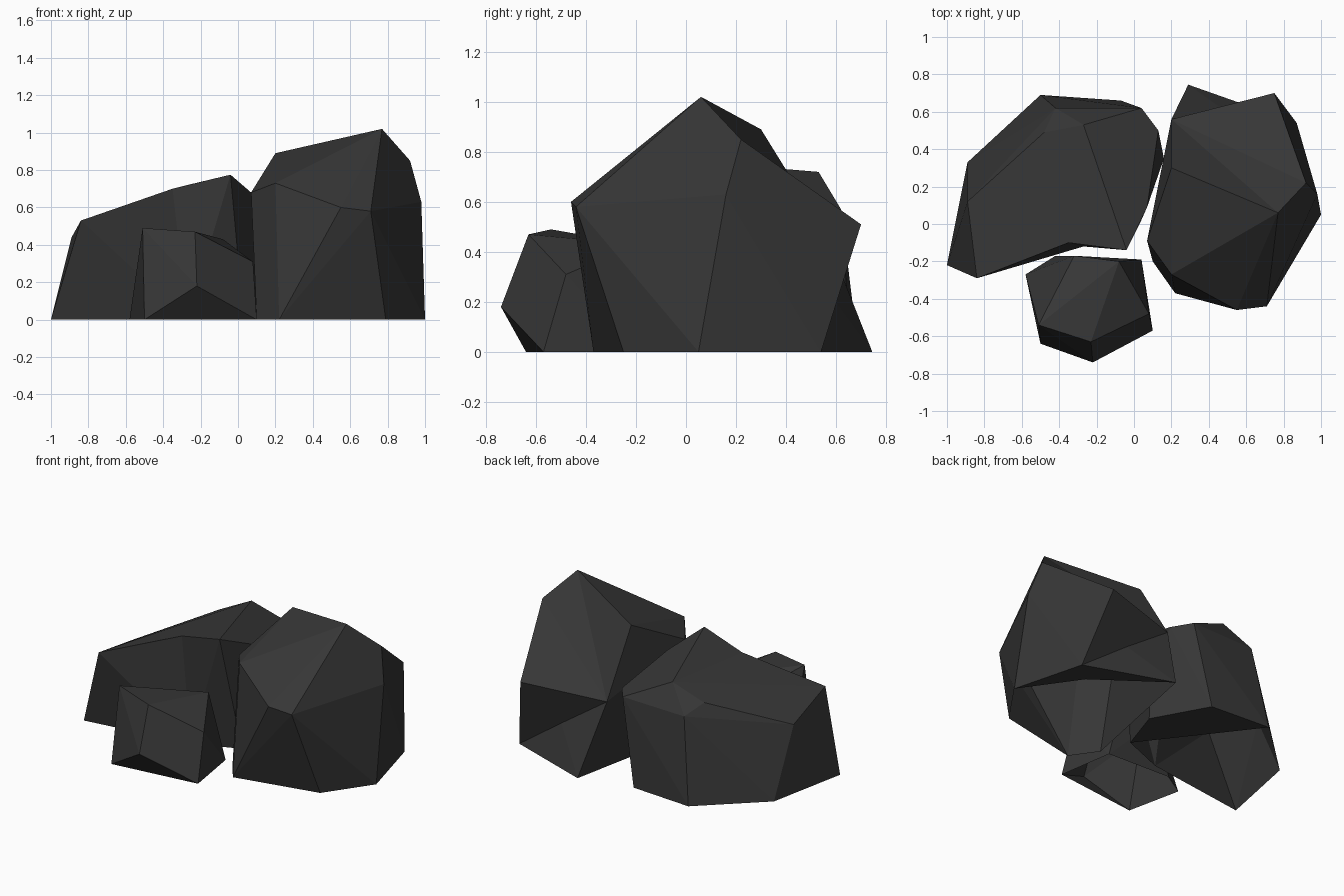
import bpy, bmesh
from mathutils import Vector

if "Cube" in bpy.data.objects:
    bpy.data.objects.remove(bpy.data.objects["Cube"])

# Single dark stone colour
stone = bpy.data.materials.new("dark_stone")
stone.diffuse_color = (0.037, 0.037, 0.037, 1)
stone.use_nodes = True
stone.node_tree.nodes["Principled BSDF"].inputs["Base Color"].default_value = stone.diffuse_color


def rock(name, base, upper, dents=(), floor=()):
    """Faceted rock, open below: hull of base outline (x, y) and upper corners
    (x, y, z). Each dent is a hull corner and the place it is pushed in to.
    floor is an outline of the bit of underside that is closed."""
    bm = bmesh.new()
    for x, y in base:
        bm.verts.new((x, y, 0))
    for p in upper:
        bm.verts.new(p)
    pushed = [(bm.verts.new(a), b) for a, b in dents]
    bmesh.ops.convex_hull(bm, input=list(bm.verts))
    for v, target in pushed:
        if v.is_valid and v.link_faces:
            v.co = Vector(target)
    loose = [v for v in bm.verts if not v.link_faces]
    bmesh.ops.delete(bm, geom=loose, context='VERTS')
    bmesh.ops.recalc_face_normals(bm, faces=list(bm.faces))
    # Open underside
    under = [f for f in bm.faces if all(v.co.z < 0.01 for v in f.verts)]
    bmesh.ops.delete(bm, geom=under, context='FACES')
    bmesh.ops.dissolve_limit(bm, angle_limit=0.09, verts=list(bm.verts), edges=list(bm.edges))
    if floor:
        bm.faces.new([bm.verts.new((x, y, 0)) for x, y in floor])
    me = bpy.data.meshes.new(name)
    bm.to_mesh(me)
    bm.free()
    me.materials.append(stone)
    ob = bpy.data.objects.new(name, me)
    bpy.context.collection.objects.link(ob)


# Tall rock on the right, with hollows in its back
rock("tall_rock",
     [(.22, -.37), (.79, -.25), (1, .05), (.87, .54), (.29, .745), (.2, .3), (.1, -.2)],
     [(.77, .06, 1.02), (.92, .22, .85), (.98, .16, .63), (.75, .70, .51),
      (.2, .3, .89), (.07, -.09, .68), (.2, -.27, .73),
      (.55, -.46, .60), (.71, -.44, .58)],
     [((.54, .80, .25), (.535, .57, .24)), ((.2, .56, .80), (.2, .56, .47))],
     floor=[(1, .05), (.74, .42), (.29, .745), (.87, .54)])

# Wide rock at the back left, with a hollow in its front face
rock("wide_rock",
     [(-1, -.22), (-.89, .33), (-.5, .69), (-.07, .66), (.13, .3), (.03, .0)],
     [(-.84, -.29, .53), (-.04, -.14, .775), (.07, .09, .68), (-.89, .12, .44),
      (-.48, .49, .62), (-.42, .62, .56), (-.27, .53, .72), (.04, .62, .57),
      (.13, .5, .56), (.16, .35, .35)],
     [((-.35, -.28, .73), (-.35, -.1, .70)), ((-.3, -.3, 0), (-.27, -.12, 0))],
     floor=[(-.5, .69), (-.07, .66), (.13, .3), (.03, 0)])

# Small rock in front
rock("small_rock",
     [(-.5, -.64), (.1, -.57), (.04, -.19), (-.42, -.17), (-.58, -.27)],
     [(-.22, -.74, .18), (-.51, -.54, .49), (-.23, -.63, .47), (.08, -.48, .31),
      (-.08, -.2, .43), (-.32, -.17, .36)])
